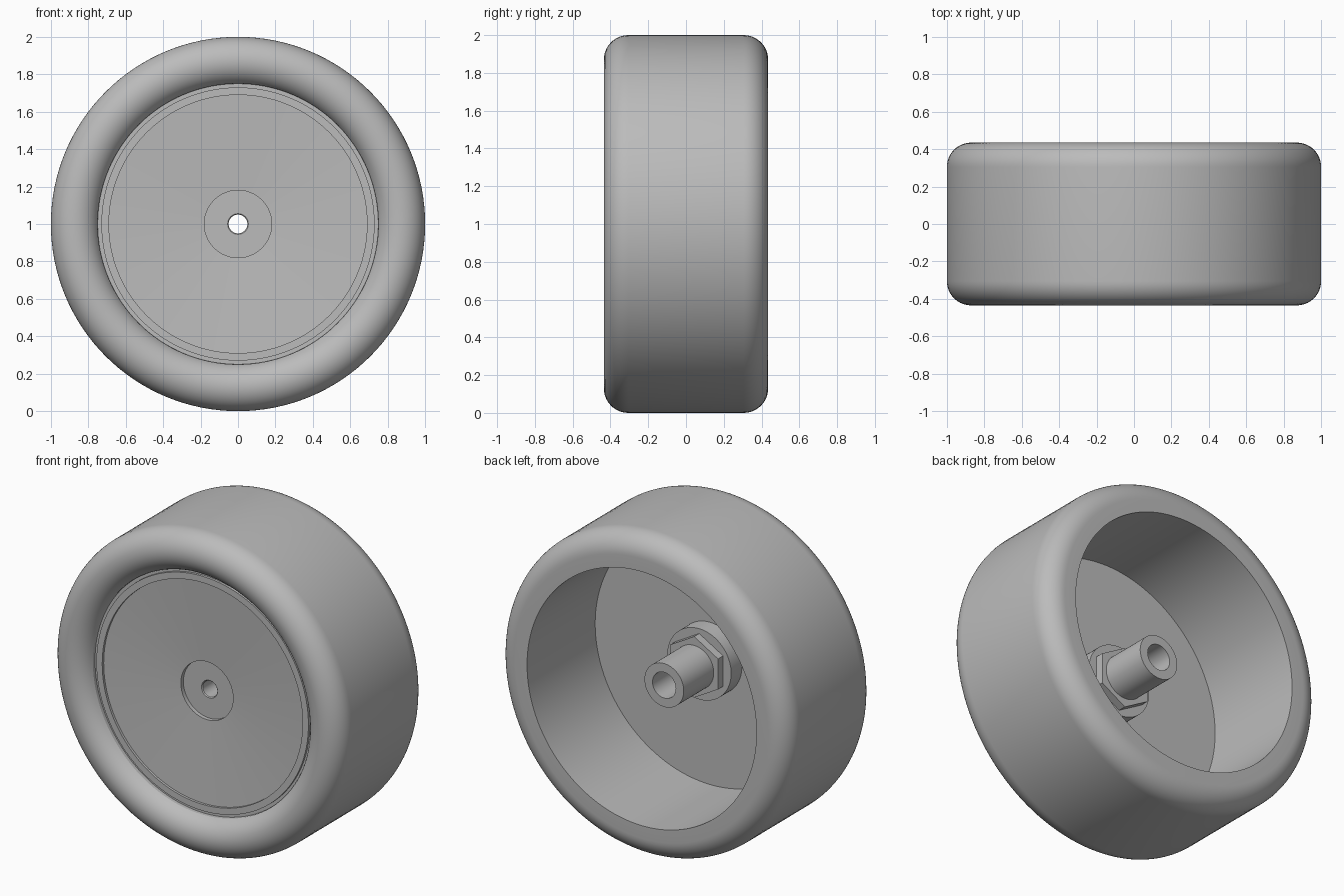
import bpy
import bmesh
from math import cos, sin, pi, radians
from mathutils import Vector

cube = bpy.data.objects.get("Cube")
if cube:
    bpy.data.objects.remove(cube, do_unlink=True)

grey = bpy.data.materials.new("plain grey")
grey.use_nodes = True
colour = (0.5, 0.5, 0.5, 1)
grey.diffuse_color = colour
grey.node_tree.nodes["Principled BSDF"].inputs["Base Color"].default_value = colour


def lathe(name, profile, steps=128):
    """Turn a closed (radius, y) outline around the axle."""
    bm = bmesh.new()
    verts = [bm.verts.new((0, y, r)) for r, y in profile]
    edges = [bm.edges.new((v, verts[i - 1])) for i, v in enumerate(verts)]
    bmesh.ops.spin(bm, geom=verts + edges, cent=(0, 0, 0), axis=(0, 1, 0),
                   angle=2 * pi, steps=steps)
    bmesh.ops.remove_doubles(bm, verts=bm.verts, dist=0.0005)
    bmesh.ops.recalc_face_normals(bm, faces=bm.faces)
    bmesh.ops.translate(bm, verts=bm.verts, vec=Vector((0, 0, 1)))
    mesh = bpy.data.meshes.new(name)
    bm.to_mesh(mesh)
    bm.free()
    mesh.materials.append(grey)
    obj = bpy.data.objects.new(name, mesh)
    bpy.context.collection.objects.link(obj)
    bpy.ops.object.select_all(action='DESELECT')
    obj.select_set(True)
    bpy.context.view_layer.objects.active = obj
    bpy.ops.object.shade_smooth_by_angle(angle=radians(25))
    return obj


def arc(r, y, radius, start, end, count):
    """Arc points; zero degrees points outward, ninety to the back."""
    angles = [radians(start + (end - start) * i / count) for i in range(count + 1)]
    return [(r + radius * cos(a), y + radius * sin(a)) for a in angles]


# Tyre: rounded shoulders, bulging front bead, straight inner barrel
front = arc(0.87, -0.305, 0.13, -157, 0, 20)
back = arc(0.87, 0.305, 0.13, 0, 90, 12)
lathe("tyre", front + back + [(0.79, 0.435), (0.79, -0.235), (0.75, -0.32)])

# Wheel disc: raised lip, shallow dish, recessed centre, collar behind
lathe("wheel_disc", [
    (0.79, -0.235), (0.75, -0.335), (0.73, -0.335), (0.73, -0.35),
    (0.69, -0.35), (0.69, -0.335), (0.18, -0.305), (0.18, -0.28),
    (0.055, -0.28), (0.05, -0.275), (0.05, -0.13), (0.22, -0.13),
    (0.22, -0.235)])

# Hexagonal drive nut and bored axle sleeve
lathe("hex_nut", [(0.1, -0.13), (0.19, -0.13), (0.19, -0.08), (0.1, -0.08)], 6)
lathe("axle_sleeve", [
    (0.05, -0.13), (0.135, -0.13), (0.135, 0.215),
    (0.08, 0.215), (0.08, -0.1), (0.05, -0.1)])
